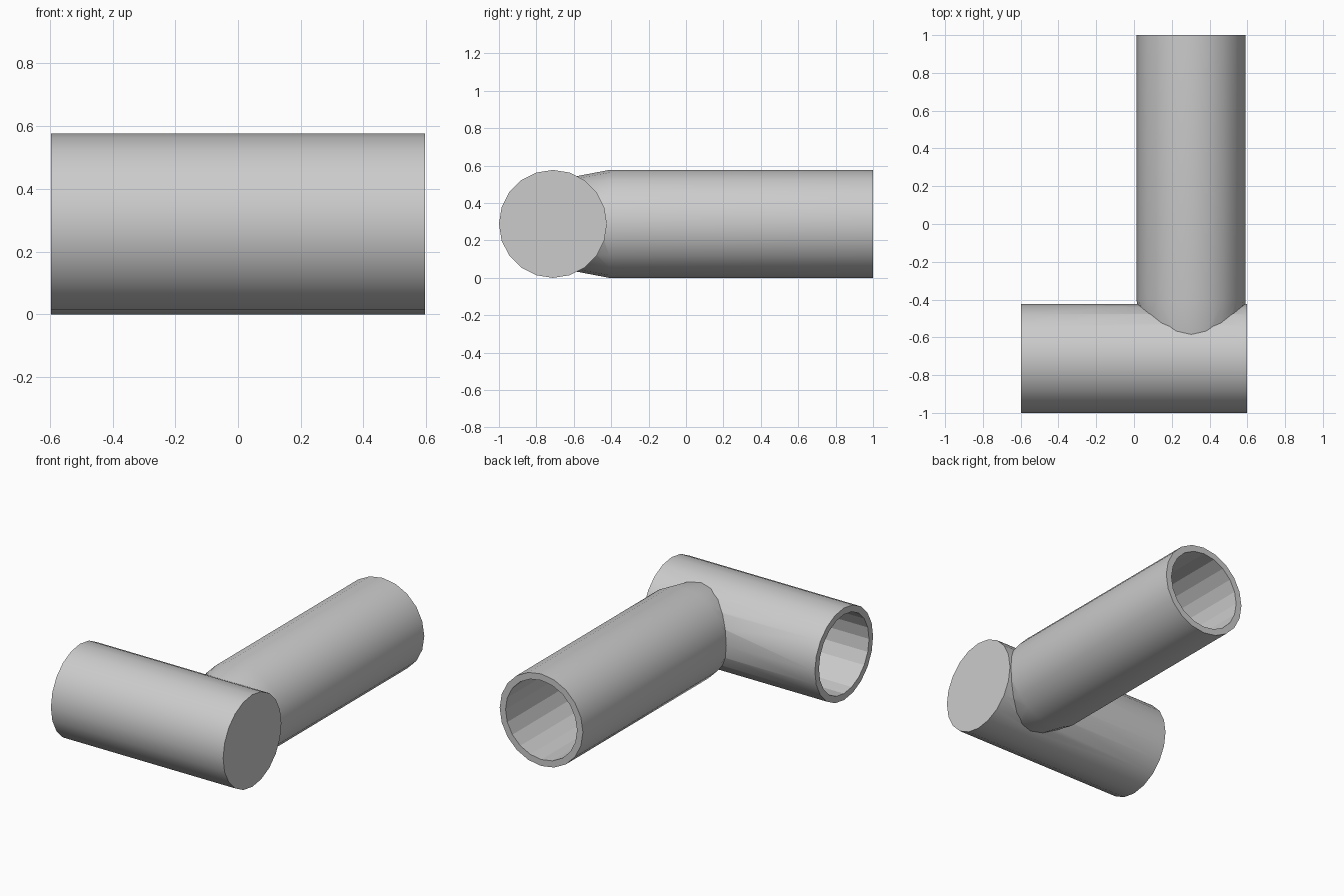
import bpy, bmesh, math
from mathutils import Vector

if "Cube" in bpy.data.objects:
    bpy.data.objects.remove(bpy.data.objects["Cube"])

R, BORE, SIDES = 0.2885, 0.248, 20
Z, MAIN_Y, BRANCH_X = R, -1 + R, 0.303


def tube(name, axis, stations, smooth):
    """Closed round solid along axis 'x' or 'y' from (position, radius) stations."""
    bm = bmesh.new()
    rings = []
    for p, r in stations:
        ring = []
        for i in range(SIDES):
            a = 2 * math.pi * i / SIDES
            c, s = r * math.cos(a), r * math.sin(a)
            co = (p, MAIN_Y + c, Z + s) if axis == 'x' else (BRANCH_X + c, p, Z + s)
            ring.append(bm.verts.new(Vector(co)))
        rings.append(ring)
    for a, b in zip(rings, rings[1:]):
        for i in range(SIDES):
            j = (i + 1) % SIDES
            bm.faces.new((a[i], a[j], b[j], b[i])).smooth = smooth
    bm.faces.new(rings[0])
    bm.faces.new(rings[-1])
    bmesh.ops.recalc_face_normals(bm, faces=bm.faces)
    mesh = bpy.data.meshes.new(name)
    bm.to_mesh(mesh)
    bm.free()
    ob = bpy.data.objects.new(name, mesh)
    bpy.context.collection.objects.link(ob)
    return ob


def combine(target, other, operation):
    mod = target.modifiers.new(operation, 'BOOLEAN')
    mod.operation, mod.solver, mod.object = operation, 'EXACT', other
    bpy.context.view_layer.objects.active = target
    bpy.ops.object.modifier_apply(modifier=mod.name)
    bpy.data.objects.remove(other)


# Main pipe, closed at +x, and branch pipe that narrows into it
pipe = tube("elbow_pipe", 'x', [(-0.597, R), (0.597, R)], True)
branch = tube("branch_pipe", 'y', [(-0.67, 0.239), (-0.41, R), (1.0, R)], True)
combine(pipe, branch, 'UNION')

# Hollow bores, open at -x and +y
main_bore = tube("main_bore", 'x', [(-0.7, BORE), (0.557, BORE)], False)
combine(pipe, main_bore, 'DIFFERENCE')
branch_bore = tube("branch_bore", 'y', [(-0.66, 0.2), (-0.41, BORE), (1.1, BORE)], False)
combine(pipe, branch_bore, 'DIFFERENCE')

# Crisp rims and joint, smooth outer walls
bm = bmesh.new()
bm.from_mesh(pipe.data)
for e in bm.edges:
    e.smooth = e.calc_face_angle(math.pi) < math.radians(25)
bm.to_mesh(pipe.data)
bm.free()
